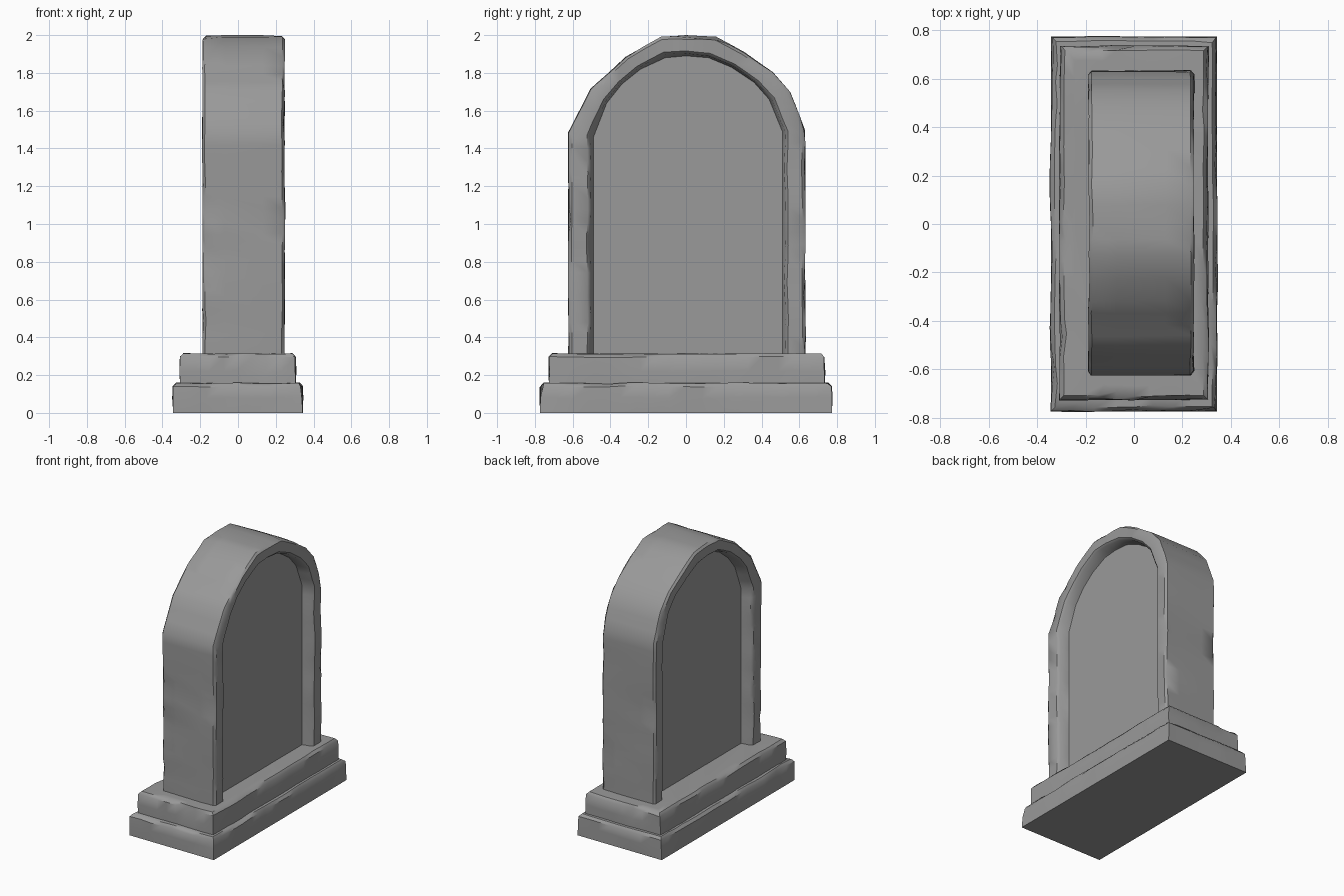
import bpy, bmesh, random
from mathutils import Vector, noise

if "Cube" in bpy.data.objects:
    bpy.data.objects.remove(bpy.data.objects["Cube"])

random.seed(4)
stone = bpy.data.materials.new("weathered grey stone")
stone.diffuse_color = (0.32, 0.32, 0.32, 1)
stone.use_nodes = True
stone.node_tree.nodes["Principled BSDF"].inputs["Base Color"].default_value = stone.diffuse_color


def subdivide(points, counts):
    """Closed outline with counts[i] steps along each segment."""
    out = []
    for i, n in enumerate(counts):
        a, b = Vector(points[i]), Vector(points[(i + 1) % len(points)])
        out += [a.lerp(b, k / n) for k in range(n)]
    return out


def wear(p, amount):
    """Soft uneven surface."""
    return p + noise.noise_vector(p * 5.0) * amount


def chip(ring, centre, chance, depth):
    """Knock random nicks out of an edge ring, towards the centre."""
    return [p + (centre - p).normalized() * random.uniform(0.3, 1) * depth
            if random.random() < chance else p for p in ring]


def loft(name, rings):
    """Skin a stack of closed rings and cap both ends."""
    bm = bmesh.new()
    loops = [[bm.verts.new(p) for p in r] for r in rings]
    n = len(loops[0])
    for a, b in zip(loops, loops[1:]):
        for i in range(n):
            j = (i + 1) % n
            bm.faces.new((a[i], a[j], b[j], b[i]))
    bm.faces.new(loops[0][::-1])
    bm.faces.new(loops[-1])
    bmesh.ops.recalc_face_normals(bm, faces=bm.faces)
    mesh = bpy.data.meshes.new(name)
    bm.to_mesh(mesh)
    bm.free()
    mesh.materials.append(stone)
    ob = bpy.data.objects.new(name, mesh)
    bpy.context.collection.objects.link(ob)
    bpy.ops.object.select_all(action='DESELECT')
    ob.select_set(True)
    bpy.context.view_layer.objects.active = ob
    bpy.ops.object.shade_smooth_by_angle(angle=0.7)
    return ob


# Plinth tiers: rectangular slabs with worn top edges
def slab(name, hx, y0, y1, z0, z1):
    def ring(inset, z, amount, chance=0.0):
        x, a, b = hx - inset, y0 + inset, y1 - inset
        pts = subdivide([(-x, a, z), (x, a, z), (x, b, z), (-x, b, z)],
                        [8, 18, 8, 18])
        pts = [wear(p, amount) for p in pts]
        return chip(pts, Vector((0, 0, z - 0.1)), chance, 0.018)
    bottom = ring(0.0, z0, 0.0)
    loft(name, [bottom, ring(0, (z0 + z1) / 2, 0.008),
                ring(0.002, z1 - 0.018, 0.008, 0.15),
                ring(0.018, z1, 0.006, 0.1), ring(0.06, z1, 0.003)])


slab("lower_plinth", 0.343, -0.773, 0.773, 0.0, 0.158)
slab("upper_plinth", 0.306, -0.725, 0.735, 0.13, 0.314)

# Headstone: arched outline (y, z) and the matching recessed panel outline
outer = [(-.622, .28), (-.625, 1.48), (-.505, 1.715), (-.42, 1.79), (-.32, 1.885),
         (-.13, 1.99), (0, 2.0), (.16, 1.99), (.31, 1.91), (.46, 1.805),
         (.55, 1.7), (.63, 1.5), (.632, .28)]
inner = [(-.49, .28), (-.49, 1.46), (-.42, 1.64), (-.34, 1.74), (-.24, 1.82),
         (-.11, 1.88), (0, 1.89), (.12, 1.88), (.24, 1.83), (.36, 1.75),
         (.44, 1.66), (.51, 1.49), (.51, .28)]
steps = [18, 3, 2, 2, 2, 2, 2, 2, 2, 2, 3, 18, 10]
outer, inner = subdivide(outer, steps), subdivide(inner, steps)
MID = 0.03  # centre of the stone's thickness


def arch(x, t, amount, chance=0.0):
    pts = [Vector((x, *o.lerp(i, t))) for o, i in zip(outer, inner)]
    pts = [wear(p, amount) for p in pts]
    return chip(pts, Vector((MID, 0, 0.9)), chance, 0.02)


# half section: panel, jamb, rim face, outer edge (half thickness, inset)
section = [(0.135, 1.0, 0.0, 0), (0.145, 0.97, 0.004, 0), (0.2, 0.88, 0.012, 0),
           (0.215, 0.76, 0.008, 0), (0.217, 0.14, 0.006, 0.12),
           (0.203, 0.01, 0.008, 0.15), (0.1, 0.0, 0.004, 0)]
right = [arch(MID + w, t, a, c) for w, t, a, c in section]
left = [arch(MID - w, t, a, c) for w, t, a, c in section]
loft("headstone", right + left[::-1])
